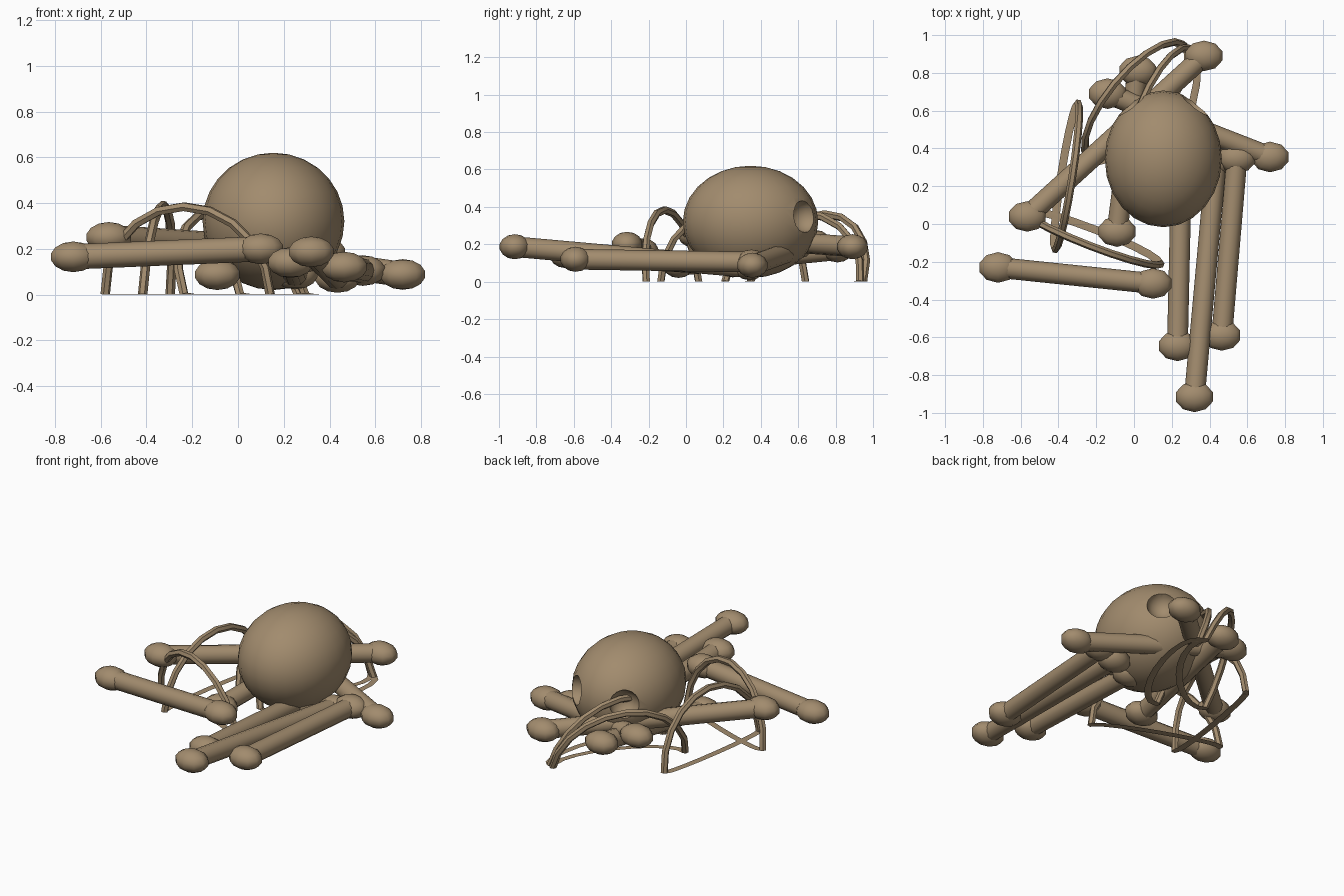
import bpy, bmesh
from math import sin, cos, pi, radians
from mathutils import Vector, Matrix

cube = bpy.data.objects.get("Cube")
if cube:
    bpy.data.objects.remove(cube, do_unlink=True)

bone_mat = bpy.data.materials.new("old bone")
COLOUR = (0.36, 0.26, 0.155, 1)
bone_mat.diffuse_color = COLOUR
bone_mat.use_nodes = True
bone_mat.node_tree.nodes["Principled BSDF"].inputs["Base Color"].default_value = COLOUR


def finish(name, bm, angle):
    bmesh.ops.recalc_face_normals(bm, faces=bm.faces)
    mesh = bpy.data.meshes.new(name)
    bm.to_mesh(mesh)
    bm.free()
    mesh.materials.append(bone_mat)
    obj = bpy.data.objects.new(name, mesh)
    bpy.context.collection.objects.link(obj)
    smooth(obj, angle)
    return obj


def smooth(obj, angle):
    bpy.ops.object.select_all(action='DESELECT')
    obj.select_set(True)
    bpy.context.view_layer.objects.active = obj
    bpy.ops.object.shade_smooth_by_angle(angle=radians(angle))


def ellipsoid(bm, centre, radii, segments, rings):
    matrix = Matrix.Translation(centre) @ Matrix.Diagonal((*radii, 1))
    bmesh.ops.create_uvsphere(bm, u_segments=segments, v_segments=rings,
                              radius=1, matrix=matrix)


# Long bone: a shaft with a flattened knob on each end
def long_bone(name, a, b):
    a, b = Vector(a), Vector(b)
    bm = bmesh.new()
    turn = (b - a).to_track_quat('Z', 'Y').to_matrix().to_4x4()
    bmesh.ops.create_cone(bm, cap_ends=True, segments=12, radius1=0.055,
                          radius2=0.055, depth=(b - a).length,
                          matrix=Matrix.Translation((a + b) / 2) @ turn)
    for end in (a, b):
        ellipsoid(bm, end, (0.105, 0.083, 0.067), 10, 7)
    finish(name, bm, 60)


# Rib: a leaning ring whose lower half is pressed flat on the ground
def rib(name, a, b, lean, major=20, minor=6, tube=0.021):
    a, b = Vector((*a, 0)), Vector((*b, 0))
    middle, along = (a + b) / 2, (b - a).normalized()
    radius = (b - a).length / 2 - tube
    side = Vector((-along.y, along.x, 0))
    tilt = lean / radius
    up = side * tilt + Vector((0, 0, (1 - tilt * tilt) ** 0.5))
    normal = along.cross(up)
    bm = bmesh.new()
    loops = []
    for i in range(major):
        t = 2 * pi * i / major
        out = along * cos(t) + up * sin(t)
        loop = []
        for j in range(minor):
            s = 2 * pi * (j + 0.5) / minor
            p = middle + out * (radius + tube * cos(s)) + normal * tube * sin(s)
            p.z = max(p.z, 0.001 * (1 + cos(s)))
            loop.append(bm.verts.new(p))
        loops.append(loop)
    for i in range(major):
        one, two = loops[i - 1], loops[i]
        for j in range(minor):
            bm.faces.new((one[j - 1], one[j], two[j], two[j - 1]))
    finish(name, bm, 40)


# Skull with two round eye sockets on its rear side
bm = bmesh.new()
ellipsoid(bm, (0.155, 0.345, 0.32), (0.31, 0.362, 0.3), 24, 14)
skull = finish("skull", bm, 30)
for side in (-1, 1):
    bm = bmesh.new()
    ellipsoid(bm, (0.155 + side * 0.175, 0.64, 0.35), (0.087,) * 3, 16, 10)
    cutter = finish("socket_cutter", bm, 30)
    cutter.hide_render = True
    bpy.context.view_layer.objects.active = skull
    cut = skull.modifiers.new("eye socket", 'BOOLEAN')
    cut.operation = 'DIFFERENCE'
    cut.solver = 'EXACT'
    cut.object = cutter
    bpy.ops.object.modifier_apply(modifier=cut.name)
    bpy.data.objects.remove(cutter, do_unlink=True)
smooth(skull, 30)

# Scattered limb bones
long_bone("front_arm_bone", (-0.72, -0.23, 0.165), (0.10, -0.315, 0.2))
long_bone("rear_thigh_bone", (-0.565, 0.04, 0.25), (0.37, 0.89, 0.187))
long_bone("rear_shin_bone", (0.72, 0.355, 0.088), (-0.14, 0.69, 0.21))
long_bone("under_arm_bone", (-0.09, -0.04, 0.087), (0.02, 0.81, 0.17))
long_bone("inner_arm_bone", (0.23, -0.645, 0.14), (0.25, 0.25, 0.09))
long_bone("front_thigh_bone", (0.32, -0.915, 0.187), (0.435, 0.34, 0.075))
long_bone("front_shin_bone", (0.465, -0.59, 0.12), (0.545, 0.35, 0.105))

# Scattered ribs
rib("front_rib", (0.16, -0.22), (-0.6, 0.075), 0.045)
rib("right_rib", (-0.42, -0.155), (-0.293, 0.66), -0.03)
rib("rear_rib", (-0.25, 0.33), (0.275, 0.965), 0.15)
rib("inner_rib", (0, 0.19), (0.3, 0.95), 0.13)
